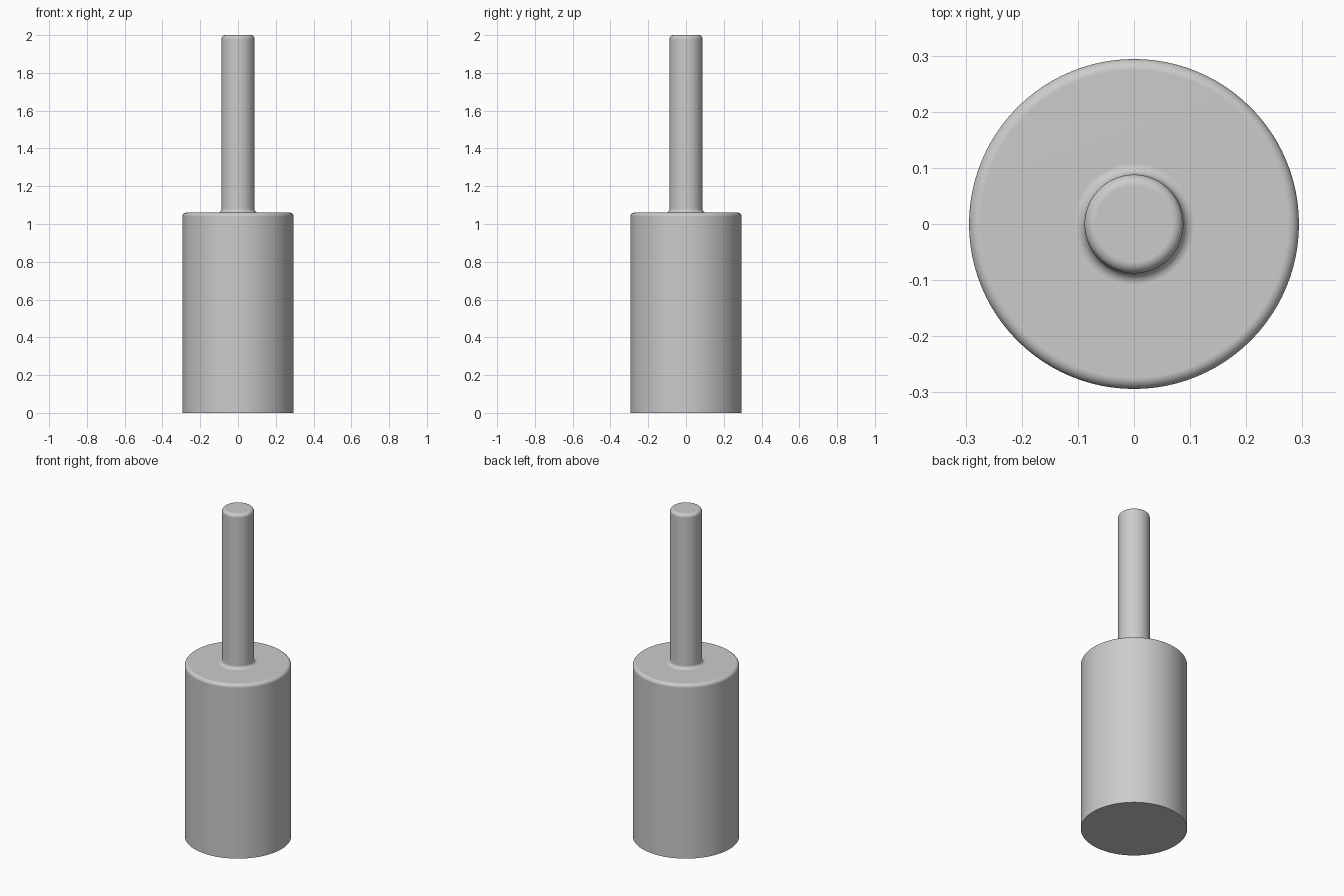
import bpy
import bmesh
from math import cos, sin, pi, radians
from mathutils import Vector, Matrix

cube = bpy.data.objects.get("Cube")
if cube:
    bpy.data.objects.remove(cube, do_unlink=True)

BODY_RADIUS, SHAFT_RADIUS = 0.294, 0.088
SHOULDER, TOP = 1.06, 2.0
FILLET = 0.02
SIDES, ARC_STEPS = 96, 8


def arc(cx, cz, start, end):
    """Quarter-round points in the profile plane."""
    angles = [start + (end - start) * i / ARC_STEPS for i in range(ARC_STEPS + 1)]
    return [(cx + FILLET * cos(a), cz + FILLET * sin(a)) for a in angles]


# Half profile: body wall, rounded shoulder, concave root, shaft, rounded tip
profile = [(BODY_RADIUS, 0)]
profile += arc(BODY_RADIUS - FILLET, SHOULDER - FILLET, 0, pi / 2)
profile += arc(SHAFT_RADIUS + FILLET, SHOULDER + FILLET, 1.5 * pi, pi)
profile += arc(SHAFT_RADIUS - FILLET, TOP - FILLET, 0, pi / 2)

# Revolve the profile ring by ring and cap both ends
bm = bmesh.new()
rings = []
for r, z in profile:
    rings.append([bm.verts.new(Matrix.Rotation(2 * pi * i / SIDES, 3, "Z") @ Vector((r, 0, z)))
                  for i in range(SIDES)])
for low, high in zip(rings, rings[1:]):
    for i in range(SIDES):
        j = (i + 1) % SIDES
        bm.faces.new((low[i], low[j], high[j], high[i]))
bm.faces.new(rings[0][::-1])
bm.faces.new(rings[-1])

mesh = bpy.data.meshes.new("stepped_shaft")
bm.to_mesh(mesh)
bm.free()
pin = bpy.data.objects.new("stepped_shaft", mesh)
bpy.context.collection.objects.link(pin)

# Plain grey finish
grey = bpy.data.materials.new("plain_grey")
grey.use_nodes = True
colour = (0.6, 0.6, 0.6, 1)
grey.diffuse_color = colour
grey.node_tree.nodes["Principled BSDF"].inputs["Base Color"].default_value = colour
mesh.materials.append(grey)

# Smooth rounds, crisp bottom edge, level flats
bpy.ops.object.select_all(action="DESELECT")
pin.select_set(True)
bpy.context.view_layer.objects.active = pin
bpy.ops.object.shade_smooth_by_angle(angle=radians(30))
flats = pin.modifiers.new("level_flats", "WEIGHTED_NORMAL")
flats.keep_sharp = True
